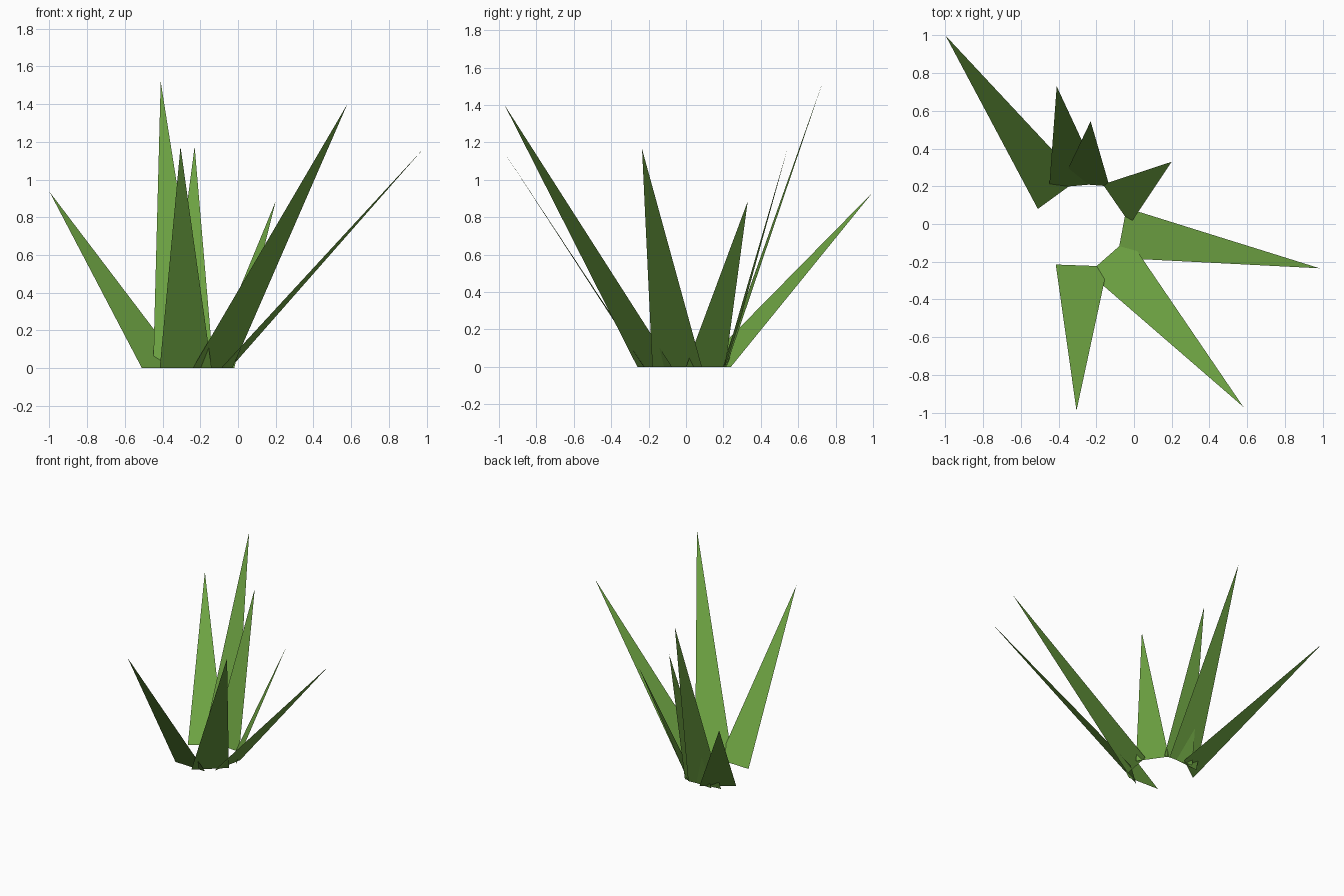
import bpy

if "Cube" in bpy.data.objects:
    bpy.data.objects.remove(bpy.data.objects["Cube"])

# One leaf green for the whole tuft
green = bpy.data.materials.new("leaf_green")
green.diffuse_color = (0.155, 0.367, 0.055, 1.0)
green.use_nodes = True
green.node_tree.nodes["Principled BSDF"].inputs["Base Color"].default_value = green.diffuse_color


def blade(name, base_a, base_b, tip):
    """Flat triangular grass blade: two root points on the ground and a tip."""
    mesh = bpy.data.meshes.new(name)
    mesh.from_pydata([(*base_a, 0), (*base_b, 0), tip], [], [(0, 1, 2)])
    mesh.materials.append(green)
    obj = bpy.data.objects.new(name, mesh)
    bpy.context.collection.objects.link(obj)
    return obj


# Blades at the back of the tuft
blade("back_left_blade", (-0.51, 0.08), (-0.29, 0.24), (-1.0, 1.0, 0.935))
blade("tall_back_blade", (-0.45, 0.19), (-0.17, 0.215), (-0.41, 0.73, 1.52))
blade("middle_back_blade", (-0.385, 0.22), (-0.13, 0.20), (-0.23, 0.545, 1.175))
blade("short_back_right_blade", (-0.165, 0.21), (-0.02, 0.0), (0.20, 0.33, 0.885))

# Blades spreading to the right and front
blade("right_blade", (-0.04, 0.085), (-0.09, -0.18), (0.985, -0.235, 1.165))
blade("front_right_blade", (-0.03, -0.075), (-0.24, -0.26), (0.58, -0.97, 1.40))
blade("front_blade", (-0.14, -0.225), (-0.415, -0.215), (-0.305, -0.99, 1.175))
